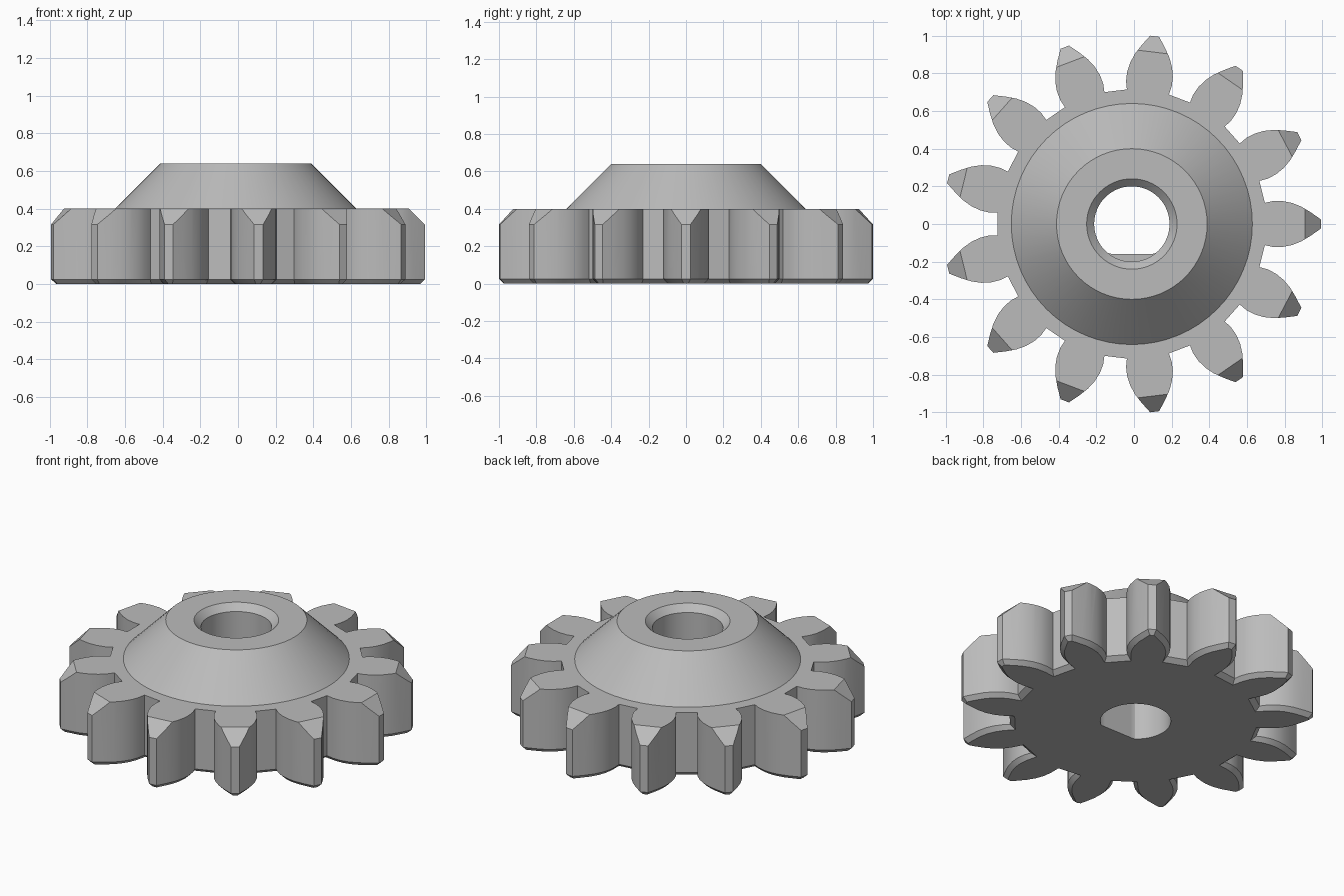
import bpy, bmesh, math

TEETH = 13
SEGMENTS = 64
HEIGHT = 0.40
CENTRE_X = -0.0115

if "Cube" in bpy.data.objects:
    bpy.data.objects.remove(bpy.data.objects["Cube"])

steel = bpy.data.materials.new("grey_metal")
steel.use_nodes = True
grey = (0.5, 0.5, 0.5, 1)
steel.diffuse_color = grey
steel.node_tree.nodes["Principled BSDF"].inputs["Base Color"].default_value = grey


def make_object(name, bm):
    bmesh.ops.recalc_face_normals(bm, faces=bm.faces)
    mesh = bpy.data.meshes.new(name)
    bm.to_mesh(mesh)
    bm.free()
    mesh.materials.append(steel)
    obj = bpy.data.objects.new(name, mesh)
    obj.location.x = CENTRE_X
    bpy.context.collection.objects.link(obj)
    return obj


def stack(name, loops):
    """Solid made of matching outlines, each a (points, z) pair, capped at both ends."""
    bm = bmesh.new()
    rings = [[bm.verts.new((x, y, z)) for x, y in pts] for pts, z in loops]
    for low, high in zip(rings, rings[1:]):
        for i in range(len(low)):
            j = (i + 1) % len(low)
            bm.faces.new((low[i], low[j], high[j], high[i]))
    bm.faces.new(rings[0][::-1])
    bm.faces.new(rings[-1])
    return make_object(name, bm)


def gear_outline(flank):
    """Repeat one tooth, given as (radius, half width) from root to tip."""
    tooth = [(r, -h) for r, h in flank] + [(r, h) for r, h in reversed(flank)]
    pts = []
    for k in range(TEETH):
        a = math.tau * k / TEETH
        c, s = math.cos(a), math.sin(a)
        pts += [(x * c - y * s, x * s + y * c) for x, y in tooth]
    return pts


def polygon(radius, sides, offset=0.0):
    angles = [math.tau * (i + offset) / sides for i in range(sides)]
    return [(radius * math.cos(a), radius * math.sin(a)) for a in angles]


def cut(obj, cutter, operation):
    mod = obj.modifiers.new("cut", "BOOLEAN")
    mod.object, mod.operation, mod.solver = cutter, operation, "EXACT"
    bpy.context.view_layer.objects.active = obj
    bpy.ops.object.modifier_apply(modifier=mod.name)
    bpy.data.objects.remove(cutter)


def smooth(obj, degrees):
    bpy.ops.object.select_all(action="DESELECT")
    obj.select_set(True)
    bpy.context.view_layer.objects.active = obj
    bpy.ops.object.shade_smooth_by_angle(angle=math.radians(degrees))


# Toothed wheel with a small bevel round its lower edge
flank = [(0.706, 0.112), (0.75, 0.122), (0.80, 0.122), (0.85, 0.112),
         (0.90, 0.092), (0.95, 0.062), (1.004, 0.024)]
inset = [(0.681, 0.090), (0.75, 0.098), (0.80, 0.097), (0.85, 0.086),
         (0.90, 0.064), (0.95, 0.032), (0.979, 0.012)]
wheel = stack("toothed_wheel", [(gear_outline(inset), 0), (gear_outline(flank), 0.025),
                                (gear_outline(flank), HEIGHT)])

# Sloped chamfer on the upper corner of each tooth
to_corner = 1 / math.cos(math.pi / TEETH)
chamfer = stack("chamfer_cutter", [
    (polygon((0.92 + HEIGHT + 0.1) * to_corner, TEETH, 0.5), -0.1),
    (polygon(0.92 * to_corner, TEETH, 0.5), HEIGHT)])
cut(wheel, chamfer, "INTERSECT")

# Shaft hole with one flat side
d_shape = [(x, max(y, -0.158)) for x, y in polygon(0.2, SEGMENTS)]
cut(wheel, stack("bore_cutter", [(d_shape, -0.1), (d_shape, HEIGHT + 0.1)]), "DIFFERENCE")
smooth(wheel, 25)

# Conical hub with a countersunk round bore
bm = bmesh.new()
profile = [(0.64, HEIGHT), (0.40, 0.64), (0.24, 0.64), (0.20, 0.60), (0.20, HEIGHT)]
verts = [bm.verts.new((r, 0, z)) for r, z in profile]
edges = [bm.edges.new(pair) for pair in zip(verts, verts[1:])]
bmesh.ops.spin(bm, geom=verts + edges, cent=(0, 0, 0), axis=(0, 0, 1),
               angle=math.tau, steps=SEGMENTS, use_merge=True)
bmesh.ops.remove_doubles(bm, verts=bm.verts, dist=0.0001)
hub = make_object("conical_hub", bm)
# Keep the open shell facing outward
if max(hub.data.polygons, key=lambda p: p.center.z).normal.z < 0:
    hub.data.flip_normals()
smooth(hub, 25)
